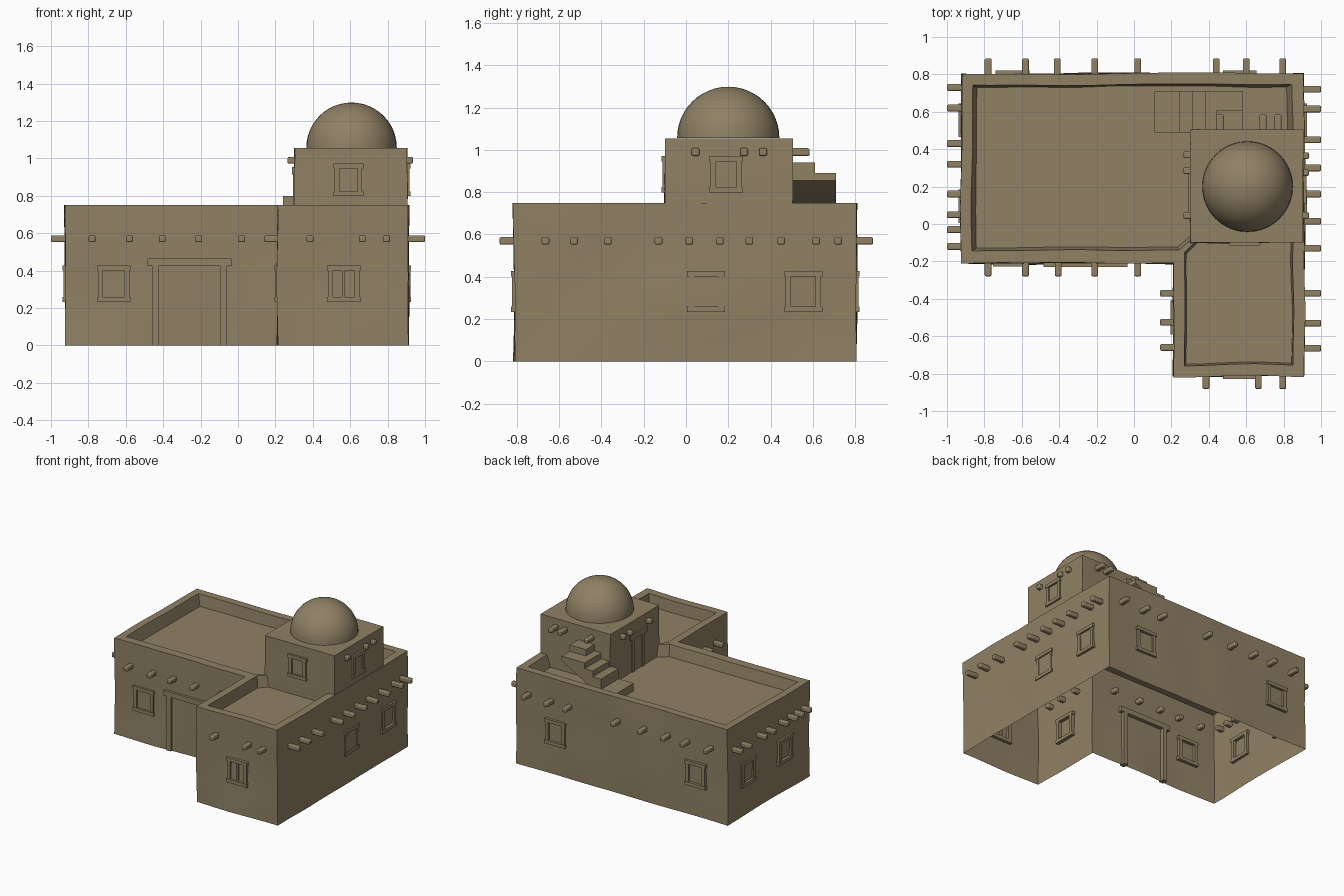
import bpy, bmesh
from mathutils import Vector, Matrix, noise

cube = bpy.data.objects.get("Cube")
if cube:
    bpy.data.objects.remove(cube)

# One sun-baked clay colour
clay = bpy.data.materials.new("clay_plaster")
clay.use_nodes = True
CLAY = (0.28, 0.22, 0.13, 1)
clay.diffuse_color = CLAY
clay.node_tree.nodes["Principled BSDF"].inputs["Base Color"].default_value = CLAY
clay.node_tree.nodes["Principled BSDF"].inputs["Roughness"].default_value = 0.9
made = []
DECK = 0.66


def finish(bm, name):
    bmesh.ops.recalc_face_normals(bm, faces=bm.faces[:])
    mesh = bpy.data.meshes.new(name)
    bm.to_mesh(mesh)
    bm.free()
    mesh.materials.append(clay)
    obj = bpy.data.objects.new(name, mesh)
    bpy.context.collection.objects.link(obj)
    made.append(obj)
    return obj


def add_box(bm, lo, hi):
    lo, hi = Vector(lo), Vector(hi)
    mat = Matrix.Translation((lo + hi) / 2) @ Matrix.Diagonal((*(hi - lo), 1))
    bmesh.ops.create_cube(bm, size=1, matrix=mat)


def wall_box(bm, spot, n, along, depth, height):
    """Box on a wall: spot is a wall point, n the outward direction."""
    n = Vector((*n, 0))
    t = Vector((-n.y, n.x, 0))
    a = Vector((*spot, 0)) + t * along[0] + n * depth[0]
    b = Vector((*spot, 0)) + t * along[1] + n * depth[1]
    lo = (min(a.x, b.x), min(a.y, b.y), height[0])
    hi = (max(a.x, b.x), max(a.y, b.y), height[1])
    add_box(bm, lo, hi)


def dense(loop, step=0.1):
    pts = []
    for a, b in zip(loop, loop[1:] + loop[:1]):
        a, b = Vector(a), Vector(b)
        k = max(1, round((b - a).length / step))
        pts += [a.lerp(b, i / k) for i in range(k)]
    return pts


def ring(bm, pts, z):
    return [bm.verts.new((p.x, p.y, z)) for p in pts]


def bridge(bm, low, high):
    for i in range(len(low)):
        j = (i + 1) % len(low)
        bm.faces.new((low[i], low[j], high[j], high[i]))


def plaster_block(name, outline, z0, z1, pockets=(), rough=0.012):
    """Hand-plastered walls, open below, with sunken roof decks."""
    bm = bmesh.new()
    pts = dense(outline)
    rows = 8
    rings = [ring(bm, pts, z0 + (z1 - z0) * i / rows) for i in range(rows + 1)]
    for low, high in zip(rings, rings[1:]):
        bridge(bm, low, high)
    rims = [rings[-1]]
    for pocket in pockets:
        p = dense(pocket)
        mid = sum(p, Vector((0, 0))) / len(p)
        top = ring(bm, p, z1)
        bottom = ring(bm, [q + (mid - q) * 0.03 for q in p], DECK)
        bridge(bm, bottom, top)
        bm.faces.new(bottom)
        rims.append(top)
    edges = [bm.edges.get((r[i - 1], r[i])) for r in rims for i in range(len(r))]
    bmesh.ops.triangle_fill(bm, edges=edges, use_beauty=True)
    for v in bm.verts:
        w = noise.noise_vector(v.co * 2.7) * rough
        v.co += Vector((w.x, w.y, 0))
    return finish(bm, name)


# Main house and front wing share one L-shaped outer wall
plaster_block(
    "house_walls",
    [(-0.922, -0.21), (0.21, -0.21), (0.21, -0.812), (0.91, -0.812), (0.91, 0.805), (-0.922, 0.805)],
    0, 0.75,
    [[(-0.865, -0.145), (0.24, -0.14), (0.33, -0.06), (0.33, 0.48), (0.85, 0.48), (0.85, 0.745), (-0.865, 0.745)],
     [(0.27, -0.75), (0.85, -0.75), (0.85, -0.08), (0.34, -0.08), (0.27, -0.15)]])

# Upper room
plaster_block("upper_room", [(0.3, -0.1), (0.905, -0.1), (0.905, 0.505), (0.3, 0.505)],
              0.64, 1.055, rough=0.006)

# Dome
bm = bmesh.new()
bmesh.ops.create_uvsphere(bm, u_segments=40, v_segments=24, radius=0.242,
                          matrix=Matrix.Translation((0.607, 0.2, 1.057)))
bmesh.ops.delete(bm, geom=[v for v in bm.verts if v.co.z < 1.05], context='VERTS')
finish(bm, "dome")

FRONT, BACK, EAST, WEST = (0, -1), (0, 1), (1, 0), (-1, 0)

# Roof beam ends poking through the walls
def beams(name, n, wall, spots, z, out):
    bm = bmesh.new()
    for s in spots:
        spot = (wall, s) if n[0] else (s, wall)
        wall_box(bm, spot, n, (-0.018, 0.018), (-0.05, out), (z - 0.018, z + 0.018))
    obj = finish(bm, name)
    bev = obj.modifiers.new("round", 'BEVEL')
    bev.width, bev.segments = 0.007, 2


LOW, HIGH = 0.57, 0.99
beams("front_beams", FRONT, -0.21, [-0.78, -0.58, -0.405, -0.21, 0.02], LOW, 0.07)
beams("wing_front_beams", FRONT, -0.812, [0.385, 0.665, 0.795], LOW, 0.07)
beams("wing_side_beams", WEST, 0.21, [-0.37, -0.525, -0.66], LOW, 0.07)
beams("east_beams", EAST, 0.91, [-0.665, -0.53, -0.37, -0.13, 0.015, 0.16, 0.3, 0.45, 0.615, 0.72], LOW, 0.09)
beams("back_beams", BACK, 0.805, [-0.78, -0.58, -0.41, -0.21, 0.02, 0.44, 0.6, 0.795], LOW, 0.08)
beams("west_beams", WEST, -0.922, [0.73, 0.62, 0.43, 0.32, 0.16, 0.05, -0.03, -0.12], LOW, 0.078)
beams("upper_east_beams", EAST, 0.905, [0.045, 0.275, 0.365], HIGH, 0.03)
beams("upper_west_beams", WEST, 0.3, [0.045, 0.285, 0.37], HIGH, 0.035)
beams("upper_back_beams", BACK, 0.505, [0.46, 0.69, 0.77], HIGH, 0.08)

# Window frames: two jambs, a lintel and a sill
def window(name, n, spot, z, half=0.09, mullion=False):
    bm = bmesh.new()
    bar = 0.026
    for s in (-1, 1):
        side = sorted((s * (half - 0.006), s * (half - 0.006 - bar)))
        wall_box(bm, spot, n, side, (-0.025, 0.012), (z - half, z + half))
        edge = sorted((s * (half + 0.007), s * (half + 0.007 - bar)))
        wall_box(bm, spot, n, (-half, half), (-0.025, 0.016), (z + edge[0], z + edge[1]))
    if mullion:
        wall_box(bm, spot, n, (-0.008, 0.008), (-0.02, 0.008), (z - half, z + half))
    finish(bm, name)


window("front_window", FRONT, (-0.665, -0.21), 0.33)
window("wing_front_window", FRONT, (0.565, -0.812), 0.33, mullion=True)
window("wing_side_window", WEST, (0.21, -0.5), 0.33)
for i, y in enumerate((0.095, 0.555)):
    window(f"east_window_{i + 1}", EAST, (0.91, y), 0.33)
    window(f"west_window_{i + 1}", WEST, (-0.922, y), 0.33)
for i, x in enumerate((-0.65, 0.565)):
    window(f"back_window_{i + 1}", BACK, (x, 0.805), 0.33)
window("upper_front_window", FRONT, (0.59, -0.1), 0.885, 0.08)
window("upper_east_window", EAST, (0.905, 0.19), 0.885, 0.08)

# Doorways: two posts and a lintel
def doorway(name, n, spot, half, z0, z1, out):
    bm = bmesh.new()
    for s in (-1, 1):
        wall_box(bm, spot, n, sorted((s * half, s * (half - 0.036))), (-0.03, out), (z0, z1))
    wall_box(bm, spot, n, (-half - 0.025, half + 0.025), (-0.03, out + 0.004), (z1 - 0.005, z1 + 0.035))
    finish(bm, name)


doorway("main_doorway", FRONT, (-0.26, -0.21), 0.2, 0, 0.43, 0.016)
doorway("upper_doorway", WEST, (0.3, 0.165), 0.08, 0.64, 0.92, 0.006)

# Stair with a sloped underside along the back of the upper room
bm = bmesh.new()
profile = [(0.2, 0.64), (0.11, 0.64), (0.11, 0.72), (0.24, 0.72), (0.24, 0.8), (0.31, 0.8),
           (0.31, 0.845), (0.38, 0.845), (0.38, 0.89), (0.58, 0.89), (0.58, 0.855)]
near, far = [[bm.verts.new((x, y, z)) for x, z in profile] for y in (0.49, 0.71)]
bridge(bm, near, far)
bm.faces.new(near)
bm.faces.new(far)
# Last step, turning towards the room
add_box(bm, (0.44, 0.49, 0.88), (0.58, 0.61, 0.94))
finish(bm, "roof_stair")

# Smooth plaster, crisp corners
for obj in bpy.context.selected_objects:
    obj.select_set(False)
for obj in made:
    obj.select_set(True)
bpy.context.view_layer.objects.active = made[0]
bpy.ops.object.shade_smooth_by_angle(angle=0.6)
